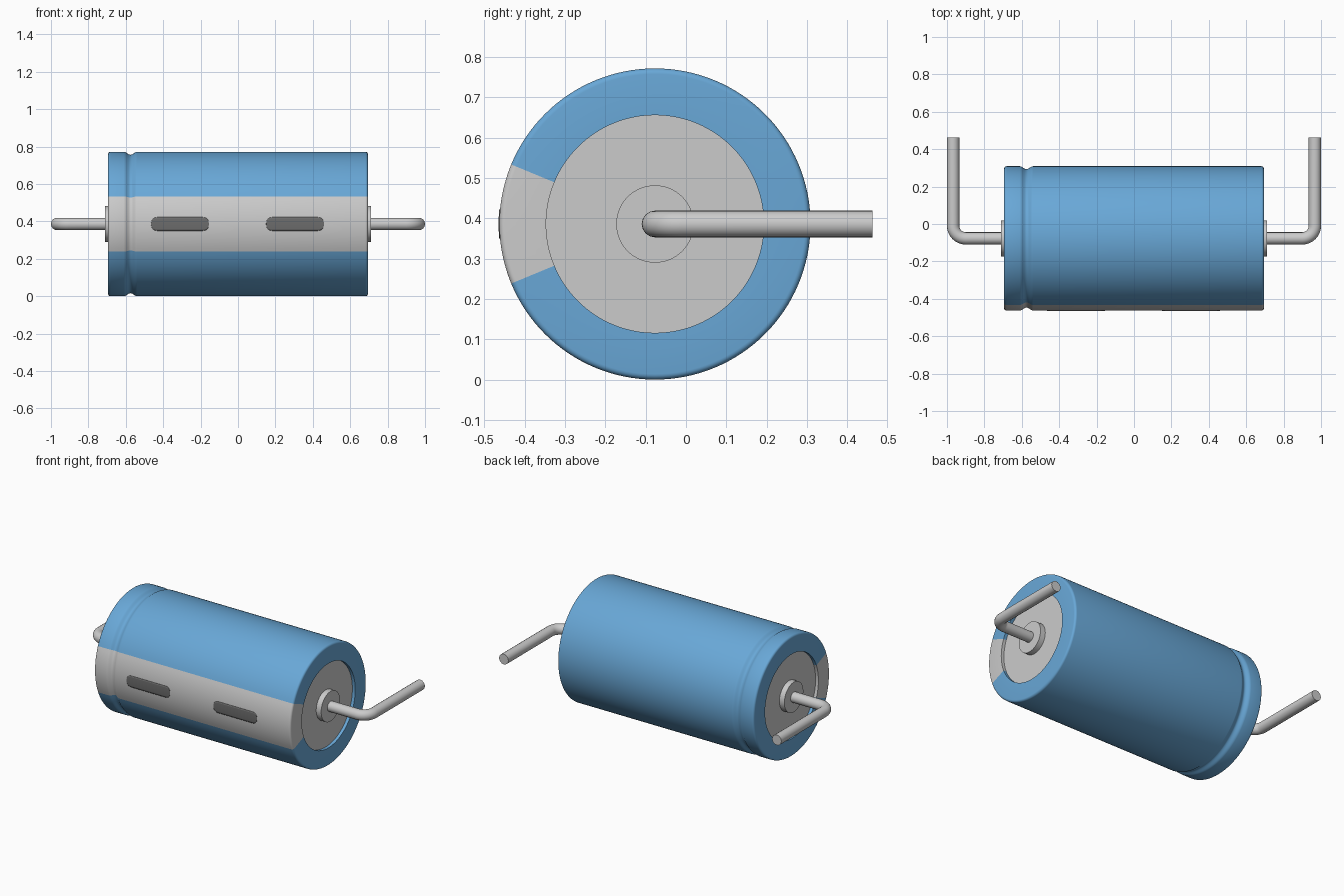
import bpy, bmesh
from math import sin, cos, pi, radians, sqrt
from mathutils import Matrix, Vector

if "Cube" in bpy.data.objects:
    bpy.data.objects.remove(bpy.data.objects["Cube"])

R, L = 0.386, 0.695          # body radius and half length
CY, CZ = -0.077, 0.386       # body axis
R_IN, RECESS = 0.27, 0.02    # end opening
STRIPE = radians(22.5)       # half width of the pale stripe


def material(name, rgb):
    m = bpy.data.materials.new(name)
    m.diffuse_color = (*rgb, 1)
    m.use_nodes = True
    m.node_tree.nodes["Principled BSDF"].inputs["Base Color"].default_value = m.diffuse_color
    return m


blue = material("blue_sleeve", (0.14, 0.39, 0.68))
dark = material("dark_print", (0.15, 0.15, 0.15))


def smooth(ob):
    bpy.ops.object.select_all(action='DESELECT')
    ob.select_set(True)
    bpy.context.view_layer.objects.active = ob
    bpy.ops.object.shade_smooth_by_angle(angle=radians(35))


def finish(bm, name, mat=None):
    me = bpy.data.meshes.new(name)
    bm.to_mesh(me)
    bm.free()
    ob = bpy.data.objects.new(name, me)
    bpy.context.collection.objects.link(ob)
    if mat:
        me.materials.append(mat)
    smooth(ob)
    return ob


def on_body(x, r, a):
    """Point at radius r; angle 0 is the front, turning upwards."""
    return (x, CY - r * cos(a), CZ + r * sin(a))


def grid_mesh(name, rows, mat=None):
    bm = bmesh.new()
    v = [[bm.verts.new(p) for p in row] for row in rows]
    for i in range(len(v) - 1):
        for j in range(len(v[0]) - 1):
            bm.faces.new((v[i][j], v[i + 1][j], v[i + 1][j + 1], v[i][j + 1]))
    return finish(bm, name, mat)


def lathe(name, profile, a0, a1, steps, mat=None):
    return grid_mesh(name, [[on_body(x, r, a0 + (a1 - a0) * k / steps) for k in range(steps + 1)]
                            for x, r in profile], mat)


# Sleeve profile: rolled ends, rounded rims and a crimp groove near the left end
f = 0.014
rim = [(L - f + f * cos(t * pi / 10), R - f + f * sin(t * pi / 10)) for t in range(6)]
groove = [(-0.575 + 0.036 * t / 6, R - 0.016 * (0.5 + 0.5 * cos(pi * t / 6))) for t in range(-6, 7)]
profile = ([(-L + RECESS, R_IN), (-L, R_IN)] + [(-x, r) for x, r in rim] + groove
           + rim[::-1] + [(L, R_IN), (L - RECESS, R_IN)])
lathe("sleeve", profile, STRIPE, 2 * pi - STRIPE, 112, blue)
lathe("polarity_stripe", profile, -STRIPE, STRIPE, 16)


# Printed minus marks, wrapped on the stripe
def mark(name, cx, half_l=0.154, half_h=0.036, c=0.031):
    arc = [half_l - c + c * sin(t * pi / 16) for t in range(9)]
    rows = []
    for x in [-v for v in arc[::-1]] + arc:
        d = max(0, abs(x) - (half_l - c))
        h = half_h - c + sqrt(max(0, c * c - d * d))
        rows.append([on_body(cx + x, R + 0.002, h / R * k / 4) for k in range(-4, 5)])
    ob = grid_mesh(name, rows, dark)
    s = ob.modifiers.new("thickness", 'SOLIDIFY')
    s.thickness, s.offset = 0.004, -1


mark("minus_mark_left", -0.31)
mark("minus_mark_right", 0.305)


def disc(name, r, x0, x1, n):
    bm = bmesh.new()
    m = Matrix.Translation(((x0 + x1) / 2, CY, CZ)) @ Matrix.Rotation(pi / 2, 4, 'Y')
    bmesh.ops.create_cone(bm, cap_ends=True, segments=n, radius1=r, radius2=r,
                          depth=abs(x1 - x0), matrix=m)
    finish(bm, name)


# Bent wire lead
def lead(name, s, wire=0.033, bend=0.068):
    ex = 1 - wire
    pts = [(0.69, CY)]
    pts += [(ex - bend + bend * sin(t * pi / 20), CY + bend - bend * cos(t * pi / 20)) for t in range(11)]
    pts.append((ex, 0.463))
    cu = bpy.data.curves.new(name, 'CURVE')
    cu.dimensions = '3D'
    cu.bevel_depth, cu.bevel_resolution, cu.use_fill_caps = wire, 6, True
    sp = cu.splines.new('POLY')
    sp.points.add(len(pts) - 1)
    for p, (x, y) in zip(sp.points, pts):
        p.co = (s * x, y, CZ, 1)
    ob = bpy.data.objects.new(name, cu)
    bpy.context.collection.objects.link(ob)
    bpy.ops.object.select_all(action='DESELECT')
    ob.select_set(True)
    bpy.context.view_layer.objects.active = ob
    bpy.ops.object.convert(target='MESH')
    smooth(bpy.context.view_layer.objects.active)


# Recessed end plates, terminal bosses and leads on both ends
for side, s in (("left", -1), ("right", 1)):
    disc("end_plate_" + side, R_IN, s * (L - RECESS - 0.03), s * (L - RECESS), 128)
    disc("terminal_boss_" + side, 0.096, s * (L - RECESS - 0.01), s * 0.71, 64)
    lead("wire_lead_" + side, s)
